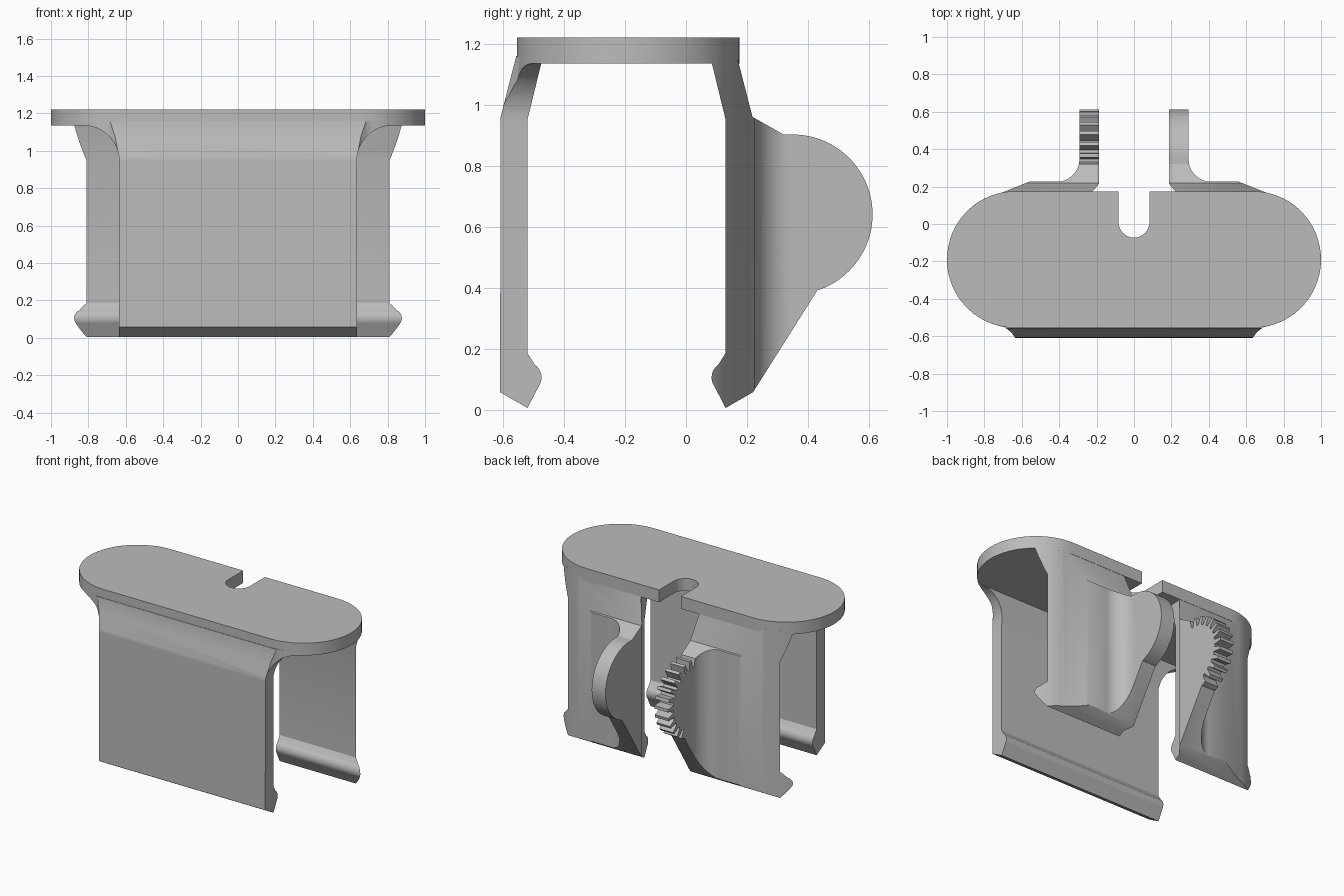
import bpy, bmesh
from math import sin, cos, radians

if "Cube" in bpy.data.objects:
    bpy.data.objects.remove(bpy.data.objects["Cube"])

grey = bpy.data.materials.new("plain_grey")
grey.use_nodes = True
COLOUR = (0.5, 0.5, 0.5, 1)
grey.diffuse_color = COLOUR
grey.node_tree.nodes["Principled BSDF"].inputs["Base Color"].default_value = COLOUR

MID_Y, END_X, END_R = -0.19, 0.635, 0.365
WALL_MID = -0.195


def arc(cx, cy, r, start, end, steps):
    """Points along a circular arc, angles in degrees."""
    angles = [radians(start + (end - start) * i / steps) for i in range(steps + 1)]
    return [(cx + r * cos(a), cy + r * sin(a)) for a in angles]


def prism(name, outline, axis, low, high):
    """Extrude a flat outline along x, y or z."""
    place = {"x": lambda p, d: (d, p[0], p[1]),
             "y": lambda p, d: (p[0], d, p[1]),
             "z": lambda p, d: (p[0], p[1], d)}[axis]
    bm = bmesh.new()
    bottom = [bm.verts.new(place(p, low)) for p in outline]
    top = [bm.verts.new(place(p, high)) for p in outline]
    bm.faces.new(bottom)
    bm.faces.new(top)
    for i in range(len(outline)):
        j = (i + 1) % len(outline)
        bm.faces.new((bottom[i], bottom[j], top[j], top[i]))
    bmesh.ops.recalc_face_normals(bm, faces=bm.faces)
    mesh = bpy.data.meshes.new(name)
    bm.to_mesh(mesh)
    bm.free()
    mesh.materials.append(grey)
    obj = bpy.data.objects.new(name, mesh)
    bpy.context.collection.objects.link(obj)
    return obj


def intersect(obj, *cutters):
    """Keep only what lies inside every cutter, then drop the cutters."""
    for cutter in cutters:
        cutter.hide_render = True
        mod = obj.modifiers.new("trim", "BOOLEAN")
        mod.operation, mod.solver, mod.object = "INTERSECT", "EXACT", cutter
    bpy.context.view_layer.update()
    mesh = bpy.data.meshes.new_from_object(
        obj.evaluated_get(bpy.context.evaluated_depsgraph_get()))
    obj.modifiers.clear()
    obj.data = mesh
    for cutter in cutters:
        bpy.data.objects.remove(cutter)


def smooth(obj):
    bpy.ops.object.select_all(action="DESELECT")
    obj.select_set(True)
    bpy.context.view_layer.objects.active = obj
    bpy.ops.object.shade_smooth_by_angle(angle=radians(28))


# Top plate: rounded ends and a round-ended slot at the back
right_end = arc(END_X, MID_Y, END_R, -90, 90, 32)
left_end = arc(-END_X, MID_Y, END_R, 90, 270, 32)
slot = [(0.083, 0.175)] + arc(0, 0.01, 0.083, 0, -180, 16) + [(-0.083, 0.175)]
smooth(prism("top_plate", right_end + slot + left_end, "z", 1.135, 1.22))

# Inner side of a wall with its rounded snap bead, from top to toe
inner_side = [(0.08, 1.16), (0.085, 1.135), (0.13, 0.95), (0.13, 0.185)]
inner_side += arc(0.136, 0.105, 0.052, 125, 215, 10) + [(0.13, 0.005)]
outer_side = [(0.22, 0.057), (0.218, 0.96), (0.168, 1.155), (0.168, 1.16)]

# Front wall: snap profile, flared at the top to meet the plate
front_profile = [(2 * WALL_MID - y, z) for y, z in inner_side + outer_side]
front_wall = prism("front_wall", front_profile, "x", -1, 1)
flare = arc(0.825, 0.945, 0.19, 180, 90, 12) + [(0.88, 1.135), (0.88, 1.2)]
half = [(0.635, -0.1)] + flare
front_shape = prism("front_trim", half + [(-x, z) for x, z in reversed(half)], "y", -1, 0)
corner = [(0.635, -0.7), (0.635, -0.61), (0.655, -0.58), (0.69, -0.553)]
corner += arc(END_X, MID_Y, END_R, -75, -30, 12)
plan = corner + [(-x, y) for x, y in reversed(corner)]
intersect(front_wall, front_shape, prism("plan_trim", plan, "z", -1, 2))
smooth(front_wall)

# Back walls: each half carries a rounded fin, one of them toothed
FIN_Y, FIN_Z, FIN_R, ROOT_R = 0.35, 0.64, 0.262, 0.205
TEETH, PITCH = 11, 14
round_rim = arc(FIN_Y, FIN_Z, FIN_R, -72, 90, 48)
toothed_rim = arc(FIN_Y, FIN_Z, FIN_R, -72, -64, 3)
for i in range(TEETH):
    start = -63 + i * PITCH
    for radius, angle in ((ROOT_R, 0), (ROOT_R, 5), (FIN_R, 7), (FIN_R, 11.5)):
        toothed_rim += arc(FIN_Y, FIN_Z, radius, start + angle, start + angle, 1)[:1]
toothed_rim += arc(FIN_Y, FIN_Z, ROOT_R, 91, 95, 1)

back_plan = [(0.235, 0), (0.225, 0.17), (0.187, 0.215), (0.187, 0.7), (0.292, 0.7)]
back_plan += arc(0.412, 0.346, 0.12, 180, 270, 14)
back_plan += [(0.56, 0.226)] + arc(END_X, MID_Y, END_R, 79, 32, 12)

for name, side, rim in (("left_back_wall", 1, round_rim), ("right_back_wall", -1, toothed_rim)):
    profile = inner_side + outer_side[:1] + rim + [(0.32, 0.902)] + outer_side[1:]
    wall = prism(name, profile, "x", min(0, side), max(0, side))
    outline = [(side * x, y) for x, y in back_plan]
    intersect(wall, prism("plan_trim", outline, "z", -1, 2))
    smooth(wall)
